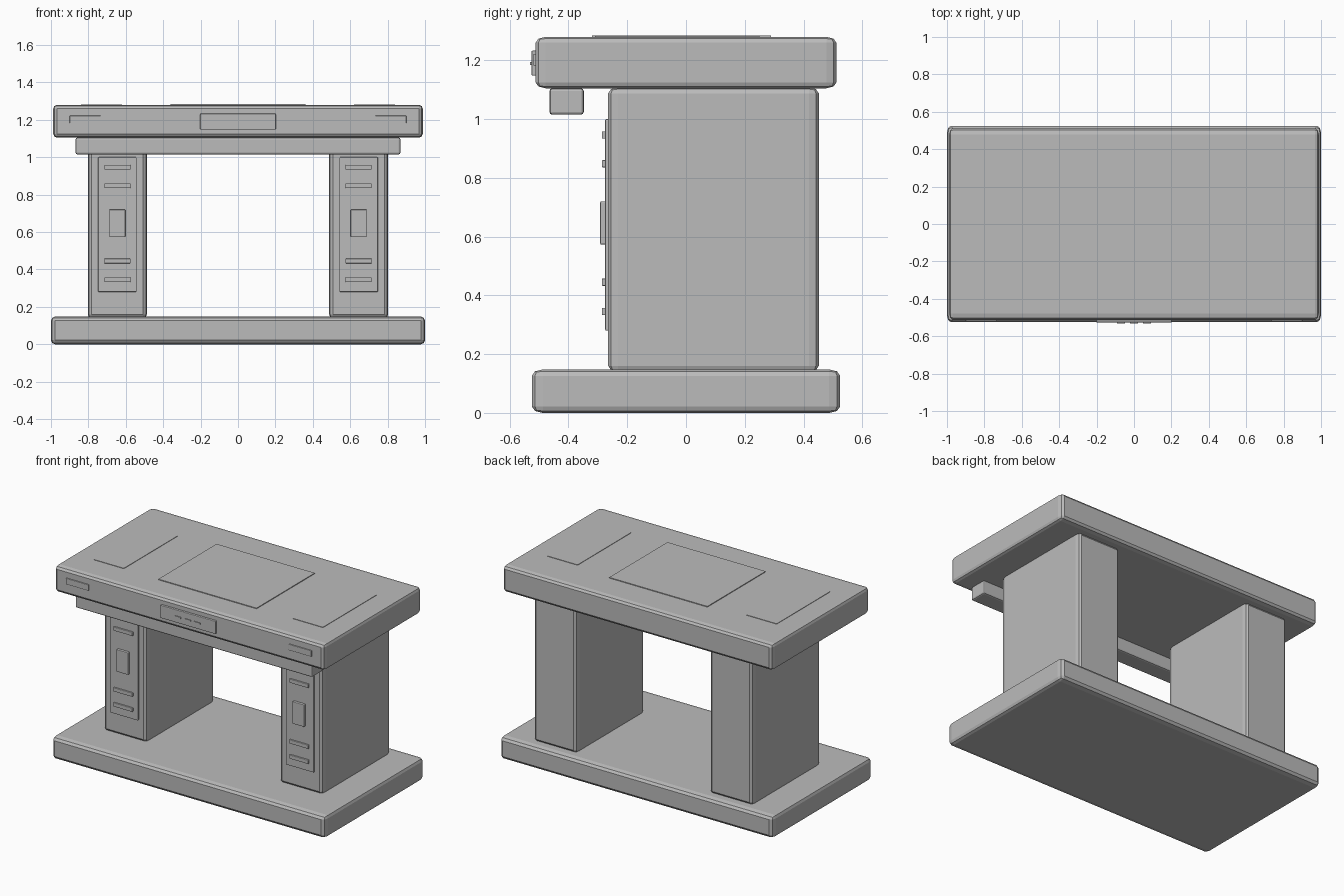
import bpy
import bmesh
from mathutils import Vector

cube = bpy.data.objects.get("Cube")
if cube:
    bpy.data.objects.remove(cube, do_unlink=True)

GREY = (0.5, 0.5, 0.5, 1)
grey = bpy.data.materials.new("plain grey")
grey.use_nodes = True
grey.diffuse_color = GREY
grey.node_tree.nodes["Principled BSDF"].inputs["Base Color"].default_value = GREY


def box(name, x, y, z, bevel=0.0, depth_stretch=1.0):
    """Bevelled box from (min, max) ranges; bevels are longer front to back by depth_stretch."""
    lo, hi = (Vector(c) for c in zip(x, y, z))
    size, centre = hi - lo, (lo + hi) / 2
    bm = bmesh.new()
    bmesh.ops.create_cube(bm, size=1)
    bmesh.ops.scale(bm, vec=(size.x, size.y / depth_stretch, size.z), verts=bm.verts)
    if bevel:
        bmesh.ops.bevel(bm, geom=bm.edges[:], offset=bevel, segments=2,
                        profile=0.5, affect='EDGES')
    bmesh.ops.scale(bm, vec=(1, depth_stretch, 1), verts=bm.verts)
    mesh = bpy.data.meshes.new(name)
    bm.to_mesh(mesh)
    bm.free()
    mesh.materials.append(grey)
    obj = bpy.data.objects.new(name, mesh)
    obj.location = centre
    bpy.context.collection.objects.link(obj)
    return obj


# Main slabs and the rail under the front edge
box("base_slab", (-1, 1), (-0.525, 0.525), (0, 0.148), 0.022, 1.7)
box("table_top", (-0.988, 0.988), (-0.512, 0.512), (1.105, 1.28), 0.02, 1.7)
box("front_rail", (-0.868, 0.868), (-0.465, -0.348), (1.015, 1.105), 0.01)

# Thin panels on the top
box("top_centre_panel", (-0.36, 0.36), (-0.32, 0.29), (1.27, 1.285))

# Front control strip with three small buttons
box("control_strip", (-0.202, 0.202), (-0.526, -0.5), (1.148, 1.233), 0.004)
for i, x in enumerate((-0.07, 0, 0.07)):
    box(f"control_button_{i + 1}", (x - 0.022, x + 0.022), (-0.531, -0.52), (1.184, 1.194))

# Parts repeated on both sides
for side, s in (("left", 1), ("right", -1)):
    def span(centre, half):
        return (s * centre - half, s * centre + half)

    box(f"{side}_top_panel", span(0.73, 0.11), (-0.31, 0.25), (1.27, 1.283))
    box(f"{side}_front_light", span(0.817, 0.083), (-0.519, -0.5), (1.182, 1.222), 0.002)
    box(f"{side}_pillar", span(0.645, 0.158), (-0.265, 0.452), (0.14, 1.108), 0.02, 1.7)
    box(f"{side}_pillar_panel", span(0.645, 0.103), (-0.275, -0.25), (0.28, 1.0), 0.004)
    box(f"{side}_pillar_plate", span(0.645, 0.043), (-0.292, -0.26), (0.573, 0.72), 0.004)
    for i, z in enumerate((0.345, 0.445, 0.848, 0.946)):
        box(f"{side}_pillar_slot_{i + 1}", span(0.645, 0.07), (-0.286, -0.26),
            (z - 0.0125, z + 0.0125), 0.003)
